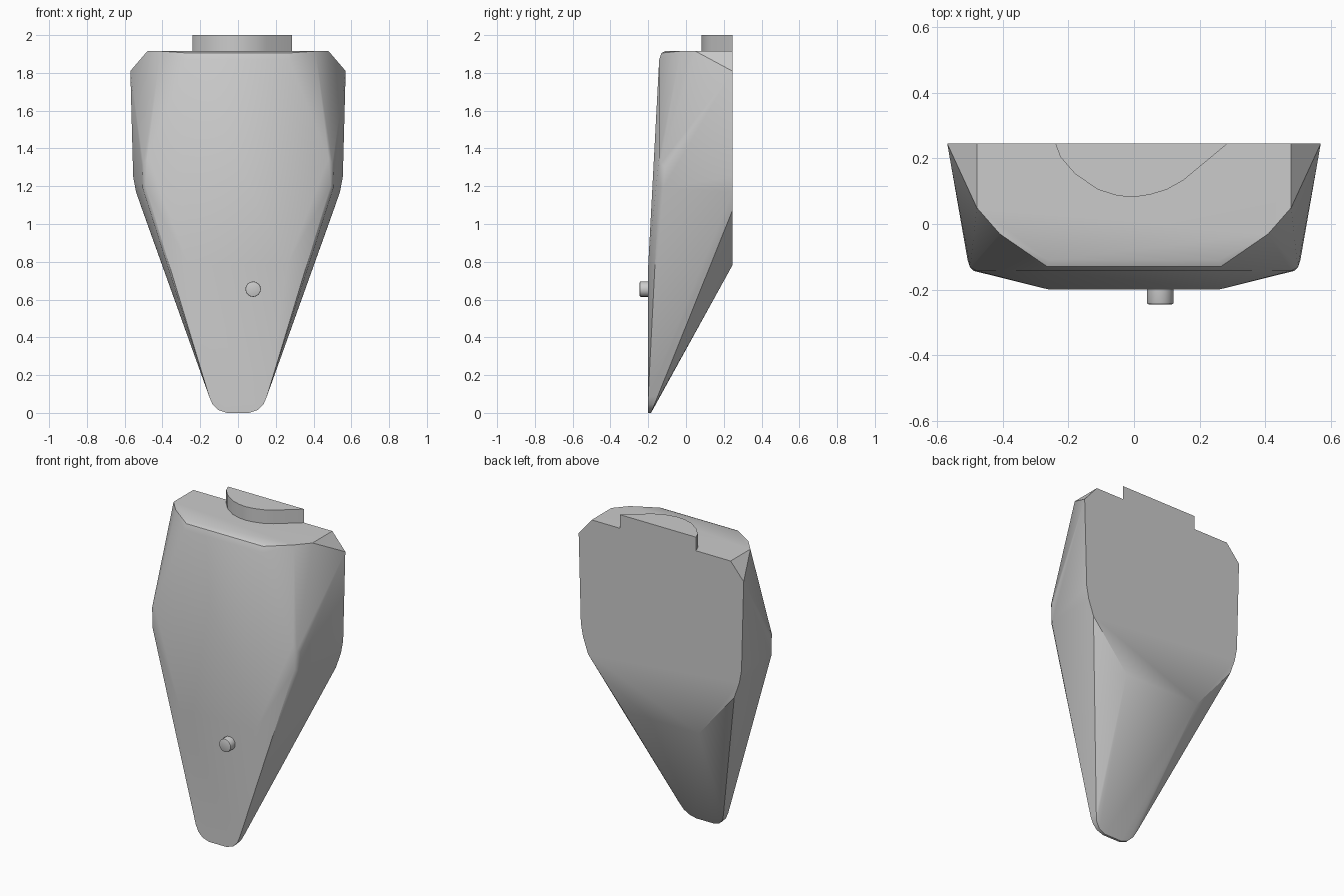
import bpy, bmesh, math
from mathutils import Matrix

cube = bpy.data.objects.get("Cube")
if cube:
    bpy.data.objects.remove(cube)

# One plain grey material
grey = bpy.data.materials.new("plain_grey")
grey.use_nodes = True
colour = (0.6, 0.6, 0.6, 1)
grey.diffuse_color = colour
grey.node_tree.nodes["Principled BSDF"].inputs["Base Color"].default_value = colour


def finish(bm, name, angle=30):
    bmesh.ops.recalc_face_normals(bm, faces=bm.faces)
    mesh = bpy.data.meshes.new(name)
    bm.to_mesh(mesh)
    bm.free()
    mesh.materials.append(grey)
    ob = bpy.data.objects.new(name, mesh)
    bpy.context.collection.objects.link(ob)
    bpy.ops.object.select_all(action='DESELECT')
    ob.select_set(True)
    bpy.context.view_layer.objects.active = ob
    bpy.ops.object.shade_smooth_by_angle(angle=math.radians(angle))
    return ob


# Tapered body: mirrored corner points wrapped in a faceted hull
BACK = 0.245
TOP = 1.915
back_outline = [(0.48, TOP), (0.57, 1.81), (0.555, 1.25), (0.54, 1.17),
                (0.505, 1.07), (0.26, 0.78)]
corners = [(x, BACK, z) for x, z in back_outline]
# top rim, with a small rounded front edge
corners += [(0.48, 0.05, TOP), (0.41, -0.03, TOP), (0.26, -0.11, TOP),
            (0.265, -0.13, 1.905), (0.27, -0.142, 1.87)]
# front panel and its rounded side shoulder
corners += [(0.26, -0.2, 0.78), (0.48, -0.143, 1.35), (0.5, -0.133, 1.32),
            (0.508, -0.11, 1.3), (0.49, -0.143, 1.2), (0.505, -0.12, 1.19)]
# rounded toe
for x, z in [(0.06, 0), (0.105, 0.015), (0.135, 0.045), (0.152, 0.085)]:
    corners += [(x, -0.2, z), (x, -0.185 + 0.4 * z, z)]

bm = bmesh.new()
for side in (-1, 1):
    for x, y, z in corners:
        bm.verts.new((side * x, y, z))
hull = bmesh.ops.convex_hull(bm, input=bm.verts)
loose = [v for v in bm.verts if not v.link_faces]
bmesh.ops.delete(bm, geom=loose, context='VERTS')
bmesh.ops.dissolve_limit(bm, angle_limit=math.radians(0.5),
                         verts=bm.verts, edges=bm.edges)
finish(bm, "tapered_body", 32)

# Half-round collar on top, cut flat at the back
arc = [(-0.24, BACK), (-0.225, 0.205), (-0.18, 0.153), (-0.11, 0.105),
       (-0.05, 0.086), (0, 0.082), (0.05, 0.09), (0.1, 0.105),
       (0.15, 0.133), (0.285, BACK)]
bm = bmesh.new()
base = bm.faces.new([bm.verts.new((x, y, 1.9)) for x, y in arc])
ext = bmesh.ops.extrude_face_region(bm, geom=[base])
for v in ext["geom"]:
    if isinstance(v, bmesh.types.BMVert):
        v.co.z = 2
finish(bm, "top_collar", 40)

# Small round peg on the front
bm = bmesh.new()
place = Matrix.Translation((0.08, -0.215, 0.655)) @ Matrix.Rotation(math.pi / 2, 4, 'X')
bmesh.ops.create_cone(bm, cap_ends=True, segments=16, radius1=0.041,
                      radius2=0.041, depth=0.06, matrix=place)
front_rim = [e for e in bm.edges if all(v.co.y < -0.24 for v in e.verts)]
bmesh.ops.bevel(bm, geom=front_rim, offset=0.005, segments=2, affect='EDGES', profile=0.5)
finish(bm, "front_peg", 40)
